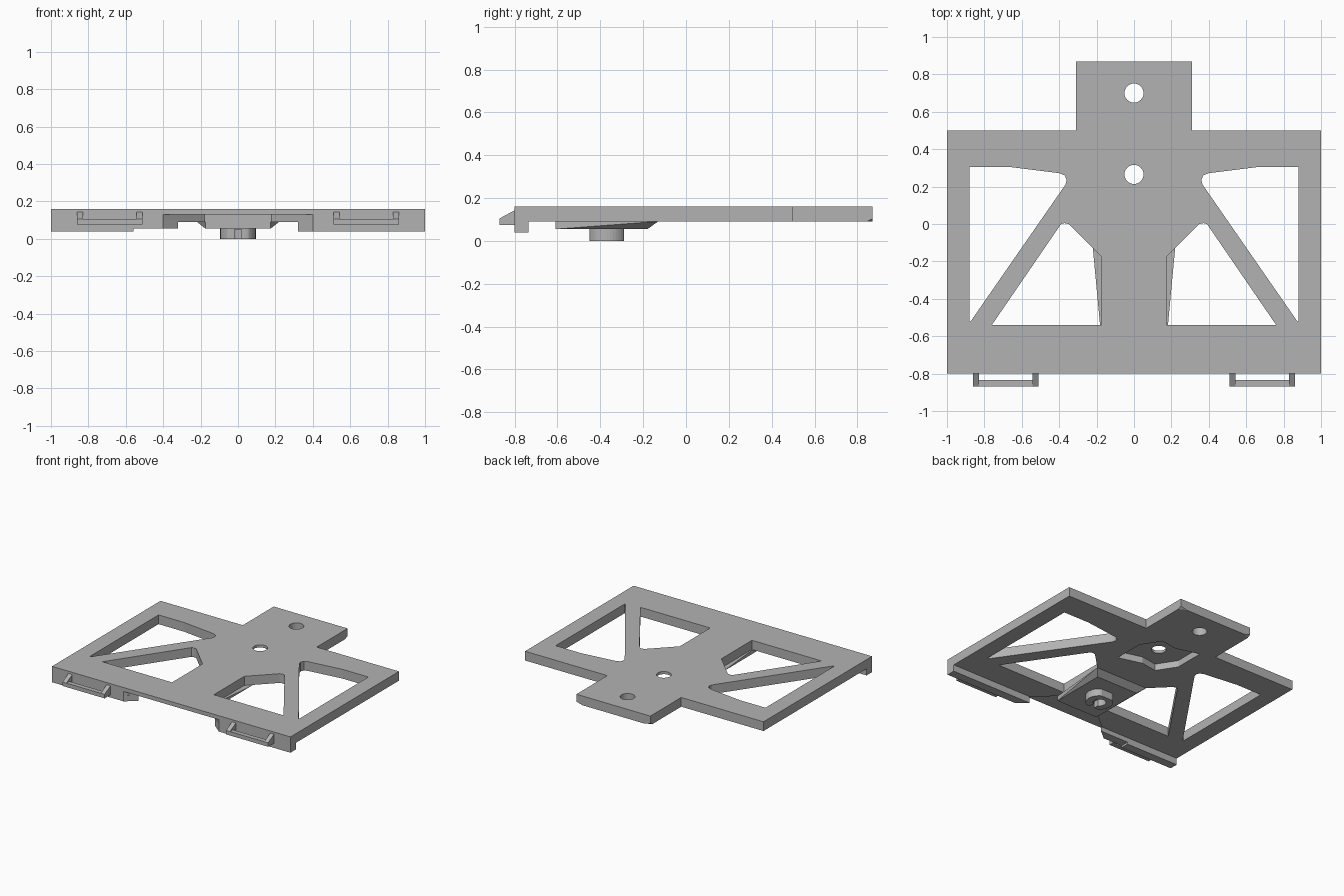
import bpy, bmesh, math

cube = bpy.data.objects.get("Cube")
if cube:
    bpy.data.objects.remove(cube, do_unlink=True)

grey = bpy.data.materials.new("plain_grey")
grey.use_nodes = True
COLOUR = (0.45, 0.45, 0.45, 1)
grey.diffuse_color = COLOUR
grey.node_tree.nodes["Principled BSDF"].inputs["Base Color"].default_value = COLOUR


def add_object(name, bm):
    bmesh.ops.recalc_face_normals(bm, faces=bm.faces)
    mesh = bpy.data.meshes.new(name)
    bm.to_mesh(mesh)
    bm.free()
    mesh.materials.append(grey)
    obj = bpy.data.objects.new(name, mesh)
    bpy.context.collection.objects.link(obj)
    return obj


def prism(name, outline, low, high, axis="z"):
    """Extrude an outline along z (x, y points) or along x (y, z points)."""
    bm = bmesh.new()
    place = (lambda a, b: (a, b, low)) if axis == "z" else (lambda a, b: (low, a, b))
    face = bm.faces.new([bm.verts.new(place(a, b)) for a, b in outline])
    moved = bmesh.ops.extrude_face_region(bm, geom=[face])["geom"]
    step = (0, 0, high - low) if axis == "z" else (high - low, 0, 0)
    bmesh.ops.translate(bm, vec=step, verts=[v for v in moved if isinstance(v, bmesh.types.BMVert)])
    return add_object(name, bm)


def hull(name, points):
    bm = bmesh.new()
    for p in points:
        bm.verts.new(p)
    bmesh.ops.convex_hull(bm, input=bm.verts)
    return add_object(name, bm)


def box(name, x0, x1, y0, y1, z0, z1):
    return prism(name, [(x0, y0), (x1, y0), (x1, y1), (x0, y1)], z0, z1)


def circle(y, r, n=40):
    return [(r * math.cos(i * math.tau / n), y + r * math.sin(i * math.tau / n)) for i in range(n)]


def cut(target, cutter):
    cutter.hide_render = True
    mod = target.modifiers.new("cut", "BOOLEAN")
    mod.operation, mod.solver, mod.object = "DIFFERENCE", "EXACT", cutter
    bpy.context.view_layer.update()
    result = bpy.data.meshes.new_from_object(
        target.evaluated_get(bpy.context.evaluated_depsgraph_get()))
    target.modifiers.clear()
    target.data = result
    bpy.data.objects.remove(cutter, do_unlink=True)


def both_sides(points):
    return points + [(-x, y) for x, y in reversed(points)]


BOTTOM, TOP = 0.09, 0.16

# Main plate with the rear tab
plate = prism("base_plate", both_sides([(1, -0.8), (1, 0.5), (0.31, 0.5), (0.31, 0.87)]), BOTTOM, TOP)

# Windows on each side of the diagonal braces
outer = [(0.88, -0.52), (0.88, 0.305), (0.665, 0.305), (0.4, 0.272), (0.37, 0.26),
         (0.36, 0.235), (0.367, 0.21), (0.873, -0.52)]
inner = [(0.76, -0.54), (0.175, -0.54), (0.175, -0.175), (0.35, 0), (0.372, 0.005), (0.39, 0)]
for side in (1, -1):
    for window in (outer, inner):
        cut(plate, prism("window_cutter", [(side * x, y) for x, y in window], 0, 0.3))
    # Clipped lower corner of the tab
    cut(plate, hull("corner_cutter", [(side * x, y, z) for x, y, z in (
        (0.32, 0.88, 0.08), (0.2, 0.88, 0.08), (0.32, 0.82, 0.08), (0.32, 0.88, 0.112))]))

# Screw holes
for y in (0.7, 0.265):
    cut(plate, prism("hole_cutter", circle(y, 0.051), 0, 0.3))

# Shallow pocket around the middle hole, from below
half = [(0.2, -0.2), (0.2, 0.03), (0.11, 0.17), (-0.02, 0.15)]
pocket = half + [(-x, -y) for x, y in half]
cut(plate, prism("pocket_cutter", [(x, y + 0.265) for x, y in pocket], 0, 0.14))

# Tapered relief under the front edge
cut(plate, prism("relief_cutter", both_sides([(0.458, -0.85), (0.18, -0.61)]), 0, 0.13))

# Raised pad under the centre, with a sloped rear end
hull("centre_pad", [(s * x, y, z) for s in (1, -1) for x, y, z in (
    (0.175, -0.61, 0.055), (0.175, -0.18, 0.055), (0.175, -0.61, 0.091),
    (0.175, -0.175, 0.091), (0.22, -0.13, 0.091))])

# Pivot boss: a slotted ring
boss = prism("pivot_boss", [(x * 1.0, max(-0.45, min(-0.29, y))) for x, y in circle(-0.37, 0.095)], 0, 0.056)
cut(boss, prism("bore_cutter", circle(-0.37, 0.045, 24), -0.1, 0.05))
cut(boss, box("slot_cutter", -0.02, 0.02, -0.5, -0.37, -0.1, 0.05))

# Front lips, with slanted inner ends
def lip(name, side, end_x, low):
    points = [(1, -0.8), (1, -0.735), (end_x - 0.08, -0.735), (end_x, -0.8)]
    return prism(name, [(side * x, y) for x, y in points], low, 0.1)

lip("left_lip", 1, 0.4, 0.04)
right_lip = lip("right_lip", -1, 0.4, 0.04)
cut(right_lip, box("step_cutter", -0.56, -0.2, -0.9, -0.6, 0, 0.055))

# Front clips: two wedge arms joined by a bar
arm = [(-0.87, 0.075), (-0.87, 0.105), (-0.8, 0.143), (-0.8, 0.075)]
for side, label in ((1, "left"), (-1, "right")):
    for x0, part in ((0.51, "inner"), (0.83, "outer")):
        a, b = sorted((side * x0, side * (x0 + 0.032)))
        prism(f"{label}_clip_{part}_arm", arm, a, b, axis="x")
    a, b = sorted((side * 0.535, side * 0.835))
    box(f"{label}_clip_bar", a, b, -0.87, -0.835, 0.075, 0.105)
